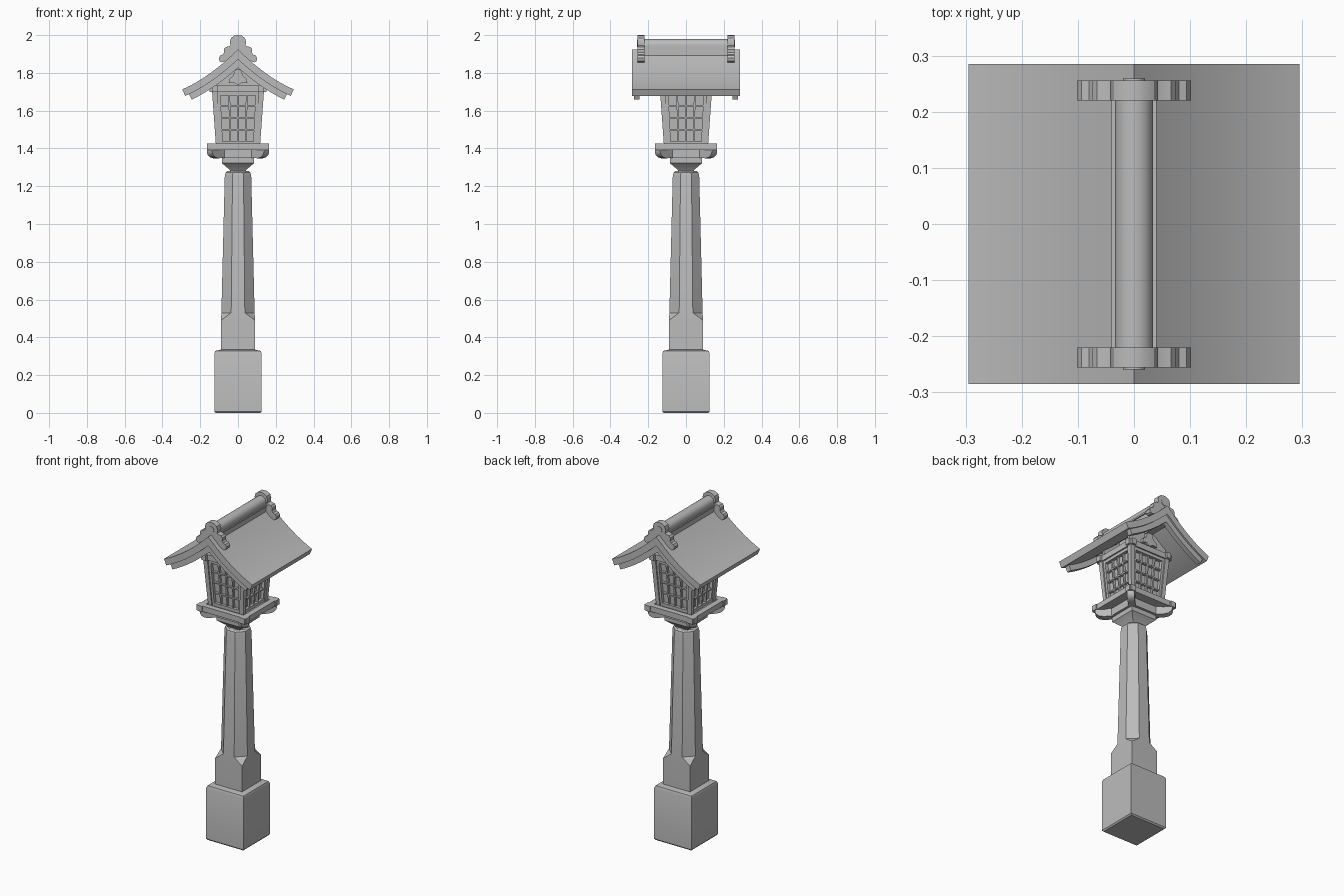
import bpy, bmesh, math
from mathutils import Matrix, Vector

cube = bpy.data.objects.get("Cube")
if cube:
    bpy.data.objects.remove(cube)

stone = bpy.data.materials.new("grey stone")
stone.use_nodes = True
GREY = (0.5, 0.5, 0.5, 1)
stone.diffuse_color = GREY
stone.node_tree.nodes["Principled BSDF"].inputs["Base Color"].default_value = GREY
parts = []


def finish(name, bm):
    bmesh.ops.remove_doubles(bm, verts=bm.verts, dist=0.0001)
    bmesh.ops.recalc_face_normals(bm, faces=bm.faces)
    mesh = bpy.data.meshes.new(name)
    bm.to_mesh(mesh)
    bm.free()
    mesh.materials.append(stone)
    ob = bpy.data.objects.new(name, mesh)
    bpy.context.collection.objects.link(ob)
    parts.append(ob)
    return ob


def add_box(bm, lo, hi):
    lo, hi = Vector(lo), Vector(hi)
    size = hi - lo
    m = Matrix.Translation((lo + hi) / 2) @ Matrix.Diagonal((*size, 1))
    return bmesh.ops.create_cube(bm, size=1, matrix=m)["verts"]


def around(bm, turns=4):
    """Repeat everything in the mesh around the vertical axis."""
    src = bm.verts[:] + bm.edges[:] + bm.faces[:]
    for i in range(1, turns):
        new = bmesh.ops.duplicate(bm, geom=src)["geom"]
        verts = [g for g in new if isinstance(g, bmesh.types.BMVert)]
        bmesh.ops.rotate(bm, verts=verts, matrix=Matrix.Rotation(i * math.tau / turns, 3, 'Z'))


def loft(name, rings):
    """Stack square rings (z, half width, corner cut)."""
    bm = bmesh.new()
    loops = []
    for z, h, c in rings:
        k = max(h - c, 0)
        pts = [(h, -k), (h, k), (k, h), (-k, h), (-h, k), (-h, -k), (-k, -h), (k, -h)]
        loops.append([bm.verts.new((x, y, z)) for x, y in pts])
    for a, b in zip(loops, loops[1:]):
        for i in range(8):
            j = (i + 1) % 8
            bm.faces.new((a[i], a[j], b[j], b[i]))
    bm.faces.new(loops[0])
    bm.faces.new(loops[-1])
    return finish(name, bm)


def add_prism(bm, pts, y0, y1):
    front = [bm.verts.new((x, y0, z)) for x, z in pts]
    back = [bm.verts.new((x, y1, z)) for x, z in pts]
    n = len(pts)
    for i in range(n):
        j = (i + 1) % n
        bm.faces.new((front[i], front[j], back[j], back[i]))
    bm.faces.new(front)
    bm.faces.new(back)


def mirrored(half):
    """Close a right-hand outline that starts and ends on the middle line."""
    return half + [(-x, z) for x, z in reversed(half) if x > 0.0001]


# Pedestal, post and neck
loft("base_block", [(0, .118, 0), (.008, .125, 0), (.315, .125, 0), (.328, .12, 0), (.335, .09, 0)])
loft("post", [(.32, .09, 0), (.49, .09, 0), (.53, .088, .052), (1.255, .07, .041),
              (1.272, .066, .039), (1.28, .056, .033)])
loft("neck", [(1.27, .038, 0), (1.288, .045, 0), (1.322, .085, 0), (1.35, .085, 0)])
loft("floor_slab", [(1.35, .1, 0), (1.395, .1, 0), (1.395, .13, 0), (1.418, .13, 0)])

# Diagonal brackets with a rounded underside
bm = bmesh.new()
hull = [(.05, 1.395), (.05, 1.35), (.165, 1.348), (.19, 1.353), (.207, 1.366), (.213, 1.38), (.213, 1.395)]
add_prism(bm, hull, -.02, .02)
bmesh.ops.rotate(bm, verts=bm.verts, matrix=Matrix.Rotation(math.pi / 4, 3, 'Z'))
around(bm)
finish("corner_brackets", bm)


# Crossing sill beams below the box and plate beams above it
def crossing_frame(name, offset, reach, width, z0, z1):
    bm = bmesh.new()
    add_box(bm, (-reach, -offset - width / 2, z0), (reach, -offset + width / 2, z1))
    around(bm)
    finish(name, bm)


crossing_frame("sill_beams", .142, .165, .034, 1.392, 1.425)
crossing_frame("top_plate", .123, .152, .028, 1.698, 1.732)

# Lantern box: built upright, then flared outward toward the top
LOW, HIGH = 1.418, 1.705


def flare(bm):
    for v in bm.verts:
        f = 1 + .61 * (v.co.z - LOW)
        v.co.x *= f
        v.co.y *= f


def lantern_part(name, boxes):
    bm = bmesh.new()
    for lo, hi in boxes:
        add_box(bm, lo, hi)
    around(bm)
    flare(bm)
    finish(name, bm)


lantern_part("corner_posts", [((.093, -.117, LOW), (.117, -.093, HIGH))])
lantern_part("window_frames", [
    ((-.094, -.11, LOW), (.094, -.09, LOW + .02)),
    ((-.094, -.11, HIGH - .025), (.094, -.09, HIGH)),
    ((-.094, -.11, LOW), (-.08, -.09, HIGH)),
    ((.08, -.11, LOW), (.094, -.09, HIGH))])
bars = []
for i in (-1, 0, 1):
    bars.append(((i * .04 - .004, -.105, LOW), (i * .04 + .004, -.09, HIGH)))
    z = 1.562 + i * .064
    bars.append(((-.085, -.106, z - .004), (.085, -.09, z + .004)))
lantern_part("lattice", bars)
bm = bmesh.new()
add_box(bm, (-.093, -.093, LOW), (.093, .093, HIGH))
flare(bm)
finish("window_panels", bm)


# Curved roof
def slope(d, xmax, steps=12):
    """Right half of the roof curve, ridge to eave, offset inward by d."""
    pts = [(0, 1.925 - d * math.sqrt(2))]
    for i in range(1, steps + 1):
        x = xmax * i / steps
        m = 1.9 * x - 1
        k = d / math.hypot(1, m)
        px, pz = x + m * k, 1.925 - x + .95 * x * x - k
        if px > .005:
            pts.append((px, pz))
    return pts


def band(bm, d0, d1, xmax, y0, y1):
    top, low = slope(d0, xmax), slope(d1, xmax)
    left = [(-x, z) for x, z in top[:0:-1]]
    under = low[::-1] + [(-x, z) for x, z in low[1:]]
    add_prism(bm, left + top + under, y0, y1)


bm = bmesh.new()
band(bm, 0, .038, .295, -.285, .285)
finish("roof", bm)

bm = bmesh.new()
for s in (-1, 1):
    band(bm, .036, .07, .275, s * .245, s * .275)
finish("barge_boards", bm)

# Gable walls, pendants and purlins
bm = bmesh.new()
for s in (-1, 1):
    add_prism(bm, [(-.13, 1.72), (.13, 1.72), (.13, 1.765), (0, 1.88), (-.13, 1.765)], s * .1, s * .115)
finish("gable_walls", bm)

bm = bmesh.new()
pendant = mirrored([(0, 1.735), (.025, 1.75), (.05, 1.745), (.045, 1.77), (.025, 1.785), (.02, 1.81), (0, 1.82)])
for s in (-1, 1):
    add_prism(bm, pendant, s * .11, s * .135)
finish("gable_pendants", bm)

bm = bmesh.new()
add_box(bm, (-.02, -.25, 1.815), (.02, .25, 1.86))
finish("ridge_purlin", bm)

# Ridge cap and roll
bm = bmesh.new()
add_box(bm, (-.033, -.235, 1.88), (.033, .235, 1.945))
add_box(bm, (-.04, -.235, 1.925), (.04, .235, 1.935))
finish("ridge_cap", bm)
bm = bmesh.new()
roll = [(.034 * math.cos(math.pi * i / 10), 1.948 + .032 * math.sin(math.pi * i / 10)) for i in range(11)]
add_prism(bm, roll + [(-.034, 1.94), (.034, 1.94)], -.235, .235)
finish("ridge_roll", bm)

# Scrolled ridge-end ornaments with a round boss
scroll = mirrored([(0, 2.0), (.02, 1.997), (.036, 1.985), (.043, 1.965), (.04, 1.945), (.05, 1.94),
                   (.066, 1.937), (.075, 1.925), (.073, 1.908), (.08, 1.897), (.094, 1.892),
                   (.102, 1.878), (.098, 1.862), (.086, 1.856), (.07, 1.862), (.03, 1.885), (0, 1.91)])
bm = bmesh.new()
for s in (-1, 1):
    add_prism(bm, scroll, s * .22, s * .256)
finish("ridge_end_ornaments", bm)
bm = bmesh.new()
for s in (-1, 1):
    m = Matrix.Translation((0, s * .25, 1.957)) @ Matrix.Rotation(math.pi / 2, 4, 'X')
    bmesh.ops.create_cone(bm, cap_ends=True, segments=16, radius1=.02, radius2=.02, depth=.018, matrix=m)
finish("ridge_end_bosses", bm)

# Smooth the curves, keep the edges sharp
bpy.ops.object.select_all(action='DESELECT')
for ob in parts:
    ob.select_set(True)
bpy.context.view_layer.objects.active = parts[0]
bpy.ops.object.shade_smooth_by_angle(angle=math.radians(30))
